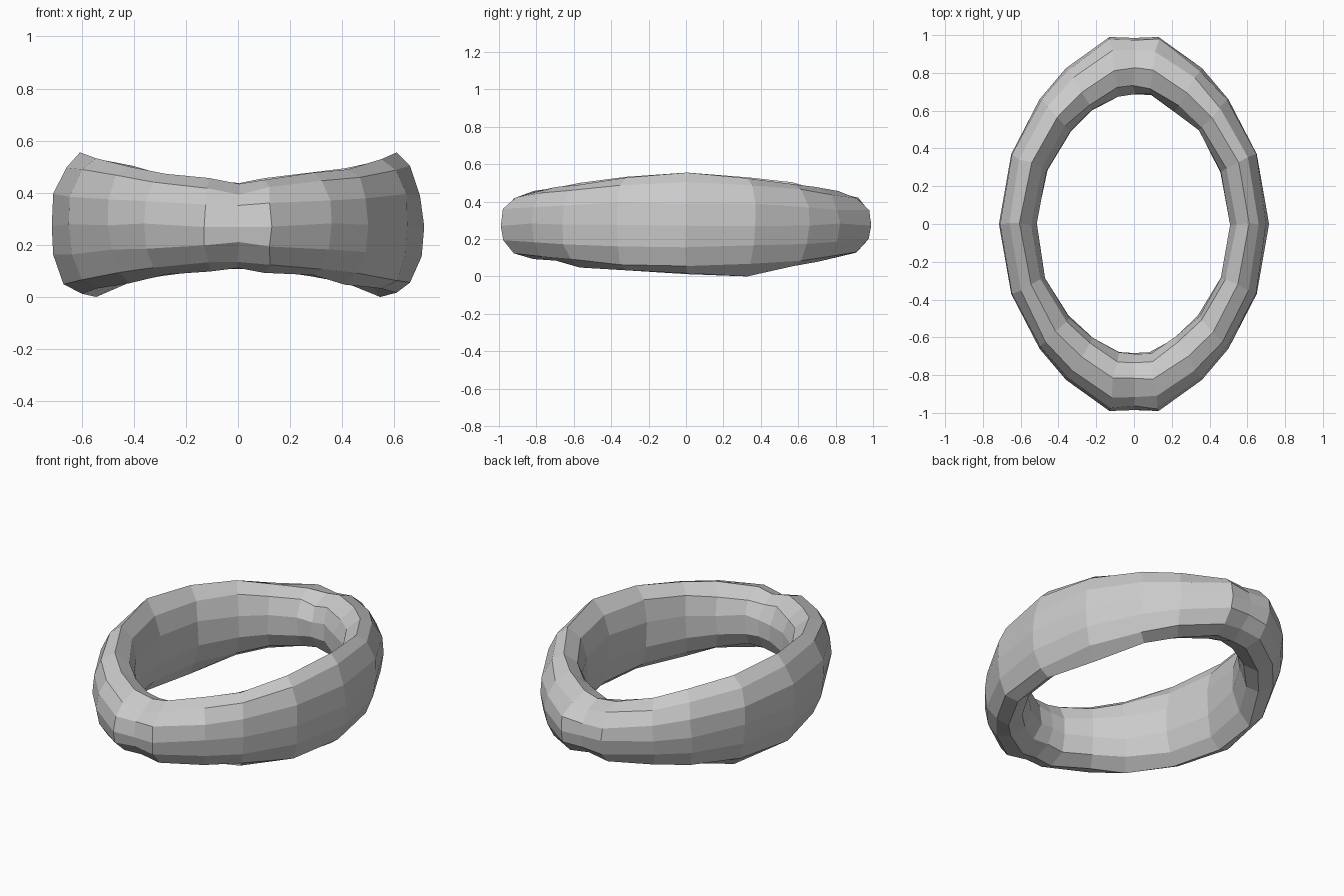
import bpy, bmesh, random
from mathutils import Vector

if "Cube" in bpy.data.objects:
    bpy.data.objects.remove(bpy.data.objects["Cube"])

random.seed(4)
MID = 0.28  # centre height of the band

# Quarter plan: outer x, outer y, inner x, inner y, half height
QUARTER = [
    (0.715, 0.00, 0.515, 0.00, 0.265),
    (0.650, 0.37, 0.465, 0.28, 0.250),
    (0.500, 0.66, 0.340, 0.49, 0.222),
    (0.360, 0.825, 0.220, 0.60, 0.195),
    (0.130, 0.990, 0.085, 0.68, 0.175),
    (0.000, 0.985, 0.000, 0.685, 0.160),
]
# Half section: fraction from inner to outer wall, fraction of half height
HALF = [(1.0, 0.0), (0.95, 0.45), (0.76, 0.84), (0.45, 1.0), (0.14, 0.76), (0.0, 0.3)]
SECTION = HALF + [(t, -h) for t, h in reversed(HALF[1:])]


def mirrored(st, sx, sy):
    return (st[0] * sx, st[1] * sy, st[2] * sx, st[3] * sy, st[4])


# Full loop of stations, counter-clockwise
stations = [mirrored(s, 1, 1) for s in QUARTER]
stations += [mirrored(s, -1, 1) for s in reversed(QUARTER[:-1])]
stations += [mirrored(s, -1, -1) for s in QUARTER[1:]]
stations += [mirrored(s, 1, -1) for s in reversed(QUARTER[1:-1])]

# Swept band with slight hand-hewn irregularity
bm = bmesh.new()
rings = []
for ox, oy, ix, iy, hh in stations:
    outer, inner = Vector((ox, oy)), Vector((ix, iy))
    ring = []
    for t, h in SECTION:
        p = inner.lerp(outer, t)
        if t < 0.99:
            p += Vector((random.uniform(-1, 1), random.uniform(-1, 1))) * 0.008
        z = MID + h * hh + random.uniform(-1, 1) * 0.008
        ring.append(bm.verts.new((p.x, p.y, z)))
    rings.append(ring)

n, m = len(rings), len(SECTION)
for i in range(n):
    a, b = rings[i], rings[(i + 1) % n]
    for j in range(m):
        k = (j + 1) % m
        bm.faces.new((a[j], b[j], b[k], a[k]))

# Raised corners on the sides, worn dip at the front
for i in (0, 10):
    rings[i][3].co.z = 0.56
for i in (9, 1):
    rings[i][8].co.z = 0.005
rings[15][2].co.z -= 0.02

# Small chips in the rim at the front and back ends
bm.faces.ensure_lookup_table()
chips = [bm.faces[i * m + 2] for i in (4, 6, 13, 15, 17)]
bmesh.ops.inset_individual(bm, faces=chips, thickness=0.025, depth=-0.012)

bmesh.ops.recalc_face_normals(bm, faces=bm.faces[:])

# Stand on the floor
low = min(v.co.z for v in bm.verts)
for v in bm.verts:
    v.co.z -= low

mesh = bpy.data.meshes.new("oval_ring")
bm.to_mesh(mesh)
bm.free()
ring_obj = bpy.data.objects.new("oval_ring", mesh)
bpy.context.collection.objects.link(ring_obj)
